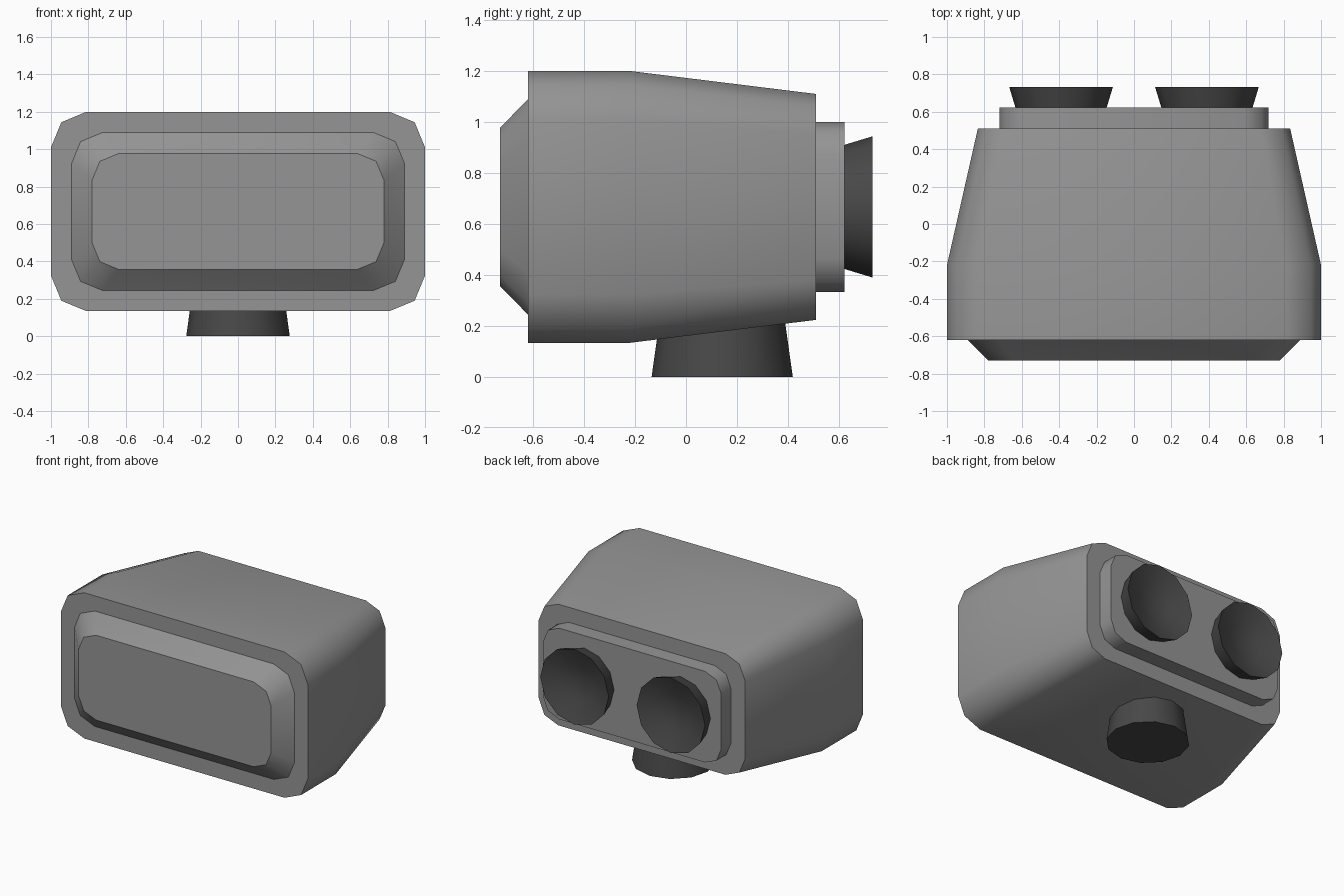
import bpy, math
from mathutils import Matrix, Vector

if "Cube" in bpy.data.objects:
    bpy.data.objects.remove(bpy.data.objects["Cube"])


def material(name, value):
    m = bpy.data.materials.new(name)
    m.diffuse_color = (value, value, value, 1)
    m.use_nodes = True
    m.node_tree.nodes["Principled BSDF"].inputs["Base Color"].default_value = m.diffuse_color
    return m


GREY = material("mid grey", 0.30)
DARK = material("dark rubber", 0.065)
MID_Z = 0.667


def rounded_rect(hw, hh, r, y):
    """Rounded rectangle facing y, two segments per corner."""
    pts = []
    for k, (sx, sz) in enumerate([(1, 1), (-1, 1), (-1, -1), (1, -1)]):
        for s in range(3):
            a = math.radians(90 * k + 45 * s)
            pts.append((sx * (hw - r) + r * math.cos(a), y,
                        MID_Z + sz * (hh - r) + r * math.sin(a)))
    return pts


def circle(r, h, n=12):
    return [(r * math.cos(2 * math.pi * i / n), r * math.sin(2 * math.pi * i / n), h)
            for i in range(n)]


def loft(name, rings, mat, sharp=(), matrix=None, tip=None):
    """Skin the rings; end caps and the listed rings keep hard edges."""
    n = len(rings[0])
    verts = [p for ring in rings for p in ring]
    last = (len(rings) - 1) * n
    faces = [(k * n + i, k * n + (i + 1) % n, (k + 1) * n + (i + 1) % n, (k + 1) * n + i)
             for k in range(len(rings) - 1) for i in range(n)]
    faces.append(tuple(range(n))[::-1])
    if tip:
        verts.append(tip)
        faces += [(last + i, last + (i + 1) % n, len(verts) - 1) for i in range(n)]
    else:
        faces.append(tuple(range(last, last + n)))
    me = bpy.data.meshes.new(name)
    me.from_pydata([Vector(v) for v in verts], [], faces)
    if matrix:
        me.transform(matrix)
    hard = {0, *sharp} | (set() if tip else {len(rings) - 1})
    for e in me.edges:
        a, b = (v // n for v in e.vertices)
        e.use_edge_sharp = a == b and a in hard
    for p in me.polygons:
        p.use_smooth = len(p.vertices) <= 4
    me.materials.append(mat)
    ob = bpy.data.objects.new(name, me)
    bpy.context.collection.objects.link(ob)
    return ob


# Housing, tapering to the back
loft("housing", [rounded_rect(0.835, 0.443, 0.158, 0.51),
                 rounded_rect(1.0, 0.533, 0.19, -0.22),
                 rounded_rect(1.0, 0.533, 0.19, -0.62)][::-1], GREY).data.flip_normals()
# Bevelled front window
loft("front_window", [rounded_rect(0.78, 0.31, 0.142, -0.73),
                      rounded_rect(0.89, 0.422, 0.165, -0.62)], GREY).data.flip_normals()
# Raised back plate
loft("back_plate", [rounded_rect(0.72, 0.333, 0.13, 0.51),
                    rounded_rect(0.72, 0.333, 0.13, 0.622)], GREY).data.flip_normals()

# Flared eyepieces with a dished end
for side, x in (("left", -0.39), ("right", 0.39)):
    place = Matrix.Translation((x, 0, MID_Z)) @ Matrix.Rotation(-math.pi / 2, 4, 'X')
    loft(side + "_eyepiece", [circle(0.243, 0.62), circle(0.277, 0.732),
                              circle(0.13, 0.675)], DARK, (1,), place, (0, 0, 0.655))

# Tapered foot
loft("foot", [circle(0.277, 0), circle(0.24, 0.26)], DARK,
     matrix=Matrix.Translation((0, 0.142, 0)))
